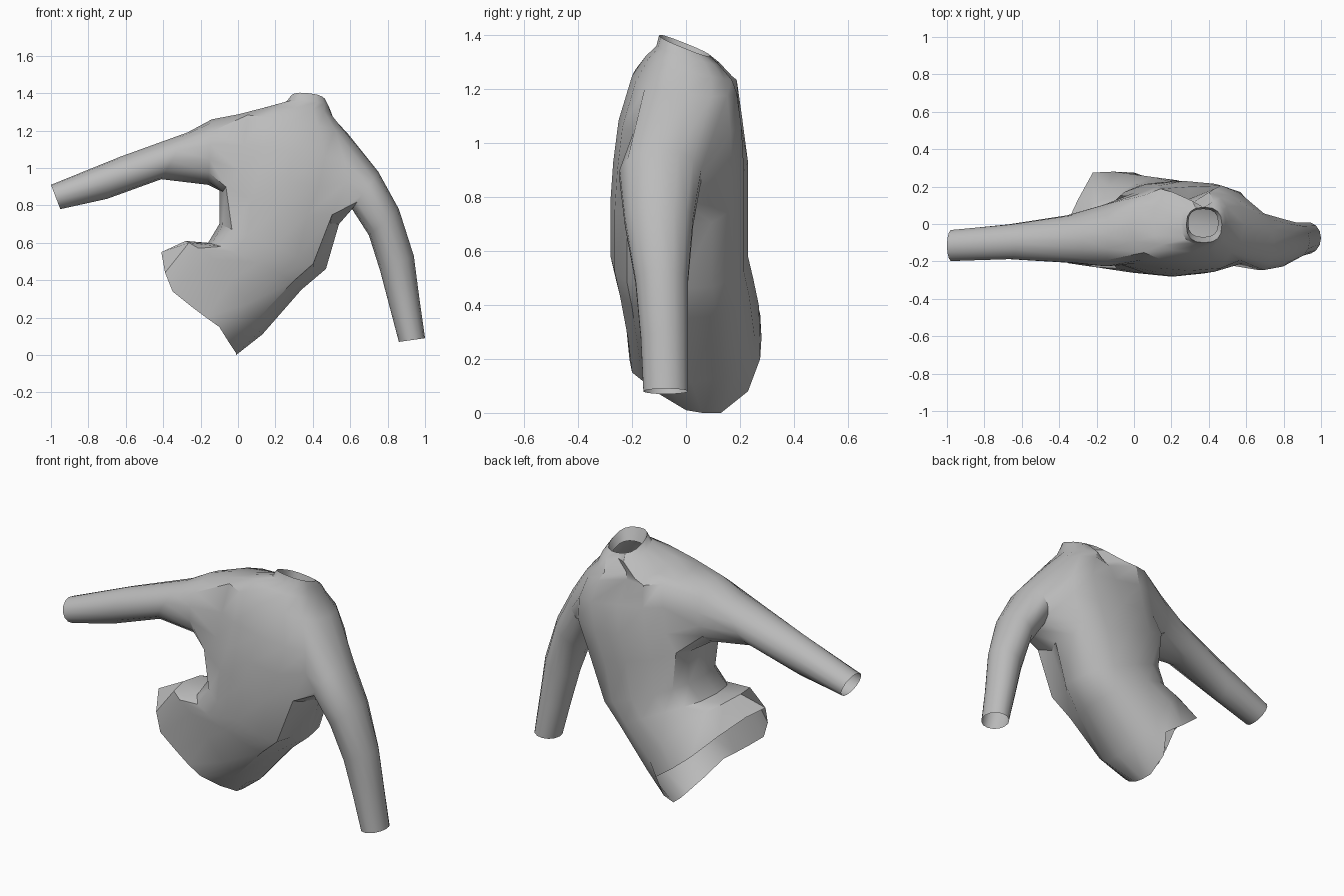
import bpy, bmesh, math

cube = bpy.data.objects.get("Cube")
if cube:
    bpy.data.objects.remove(cube, do_unlink=True)

cloth = bpy.data.materials.new("grey_cloth")
cloth.use_nodes = True
GREY = (0.5, 0.5, 0.5, 1)
cloth.diffuse_color = GREY
cloth.node_tree.nodes["Principled BSDF"].inputs["Base Color"].default_value = GREY

COLS = 16      # columns around the torso, 0 = left side, 4 = back, 8 = right side
ARM_LOW, ARM_HIGH = 4, 7   # torso rings at the bottom and top of the armholes

# Uneven hem outline, from the left side round the back
HEM = [
    (-.01, .06, .00), (-.01, .13, .00), (-.02, .23, .08), (.00, .275, .20),
    (-.11, .28, .28), (-.22, .275, .37), (-.30, .13, .46), (-.37, -.02, .53),
    (-.41, -.14, .55), (-.39, -.19, .44), (-.35, -.21, .34), (-.25, -.21, .26),
    (-.17, -.21, .20), (-.10, -.20, .15), (-.05, -.10, .07), (-.01, .00, .01),
]

# Torso rings above the hem, up to the collar:
# right side (x, z), left side (x, z), front y, back y, bow (x, z), right side y shift, slope
TORSO = [
    ((-.28, .61), (.13, .11), -.23, .27, (.04, .04), -.12, 0),
    ((-.16, .60), (.34, .35), -.26, .25, (.02, .02), -.05, 0),
    ((-.10, .70), (.47, .46), -.28, .23, (0, 0), 0, 0),
    ((-.10, .88), (.54, .70), -.28, .23, (0, 0), 0, 0),
    ((-.07, 1.00), (.61, .86), -.27, .23, (0, 0), 0, 0),
    ((-.05, 1.14), (.65, 1.03), -.25, .22, (0, 0), 0, 0),
    ((-.02, 1.28), (.59, 1.18), -.20, .20, (0, 0), 0, .10),
    ((.10, 1.30), (.51, 1.27), -.15, .18, (0, 0), 0, .25),
    ((.25, 1.34), (.49, 1.32), -.11, .13, (0, 0), 0, .28),
    ((.28, 1.37), (.47, 1.35), -.10, .09, (0, 0), 0, .40),
    ((.29, 1.31), (.45, 1.30), -.07, .08, (0, 0), 0, .35),
]

# Sleeve rings from shoulder to cuff: outer (x, z), inner (x, z), front y, back y
LEFT_SLEEVE = [
    ((.75, .98), (.61, .78), -.25, .06),
    ((.86, .78), (.70, .64), -.23, .03),
    ((.94, .53), (.76, .45), -.19, .01),
    ((.97, .30), (.81, .26), -.17, .01),
    ((1.0, .09), (.86, .07), -.16, .01),
]
RIGHT_SLEEVE = [
    ((-.14, 1.26), (-.16, .91), -.23, .11),
    ((-.27, 1.19), (-.41, .94), -.21, .05),
    ((-.63, 1.06), (-.70, .835), -.19, .00),
    ((-1.0, .91), (-.95, .78), -.20, -.03),
]


def soft(v):
    """Fuller than a circle, for a slightly boxy section."""
    return math.copysign(abs(v) ** 0.78, v)


def join(bm, a, b, skip=()):
    """Skin two rings of equal size with quads."""
    n = len(a)
    for i in range(n):
        if i not in skip:
            j = (i + 1) % n
            bm.faces.new((a[i], a[j], b[j], b[i]))


def torso_ring(bm, right, left, front, back, bow, shift, slope):
    ring = []
    for i in range(COLS):
        t = 2 * math.pi * i / COLS
        c, s = soft(math.cos(t)), soft(math.sin(t))
        mid = math.sin(t) ** 2
        x = (right[0] + left[0]) / 2 + c * (left[0] - right[0]) / 2 + bow[0] * mid
        z = (right[1] + left[1]) / 2 + c * (left[1] - right[1]) / 2 + bow[1] * mid
        y = (front + back) / 2 + s * (back - front) / 2 + shift * max(0, -c)
        y = max(front, y)
        ring.append(bm.verts.new((x, y, z - slope * y)))
    return ring


def armhole(rings, centre, step):
    """Border of the armhole, from its top centre towards the back and round."""
    def at(row, k):
        return rings[row][(centre + step * k) % COLS]
    loop = [at(ARM_HIGH, k) for k in (0, 1, 2)]
    loop += [at(r, 2) for r in range(ARM_HIGH - 1, ARM_LOW, -1)]
    loop += [at(ARM_LOW, k) for k in (2, 1, 0, -1, -2)]
    loop += [at(r, -2) for r in range(ARM_LOW + 1, ARM_HIGH)]
    loop += [at(ARM_HIGH, k) for k in (-2, -1)]
    return loop


def sleeve(bm, loop, sections):
    n = len(loop)
    for outer, inner, front, back in sections:
        ring = []
        for k in range(n):
            t = 2 * math.pi * k / n
            c, s = math.cos(t), math.sin(t)
            x = (outer[0] + inner[0]) / 2 + c * (outer[0] - inner[0]) / 2
            z = (outer[1] + inner[1]) / 2 + c * (outer[1] - inner[1]) / 2
            ring.append(bm.verts.new((x, (front + back) / 2 + s * (back - front) / 2, z)))
        join(bm, loop, ring)
        loop = ring


bm = bmesh.new()

# Torso and collar, leaving the armholes open
rings = [[bm.verts.new(p) for p in HEM]]
rings += [torso_ring(bm, *section) for section in TORSO]
holes = {14, 15, 0, 1, 6, 7, 8, 9}
for r in range(len(rings) - 1):
    join(bm, rings[r], rings[r + 1], holes if ARM_LOW <= r < ARM_HIGH else ())

# Dart folded in below the back of the collar
for row, depth in ((6, .02), (7, .07), (8, .07), (9, .04)):
    rings[row][4].co.y -= depth

# Fold running down the front from the left armpit
for row, depth in ((2, .02), (3, .05), (4, .03)):
    rings[row][15].co.x -= depth
    rings[row][15].co.y += depth

# Armpit corners pulled up and out, front and back
for row, col, dx, dz in ((4, 14, .04, .03), (4, 2, .04, .03), (5, 14, .05, .05),
                         (5, 2, .04, .04), (4, 10, -.04, .04), (4, 6, -.03, .03)):
    rings[row][col].co.x += dx
    rings[row][col].co.z += dz

# Sleeves grown from the armholes
sleeve(bm, armhole(rings, 0, 1), LEFT_SLEEVE)
sleeve(bm, armhole(rings, 8, -1), RIGHT_SLEEVE)

bmesh.ops.recalc_face_normals(bm, faces=bm.faces)
mesh = bpy.data.meshes.new("jacket")
bm.to_mesh(mesh)
bm.free()
mesh.materials.append(cloth)
jacket = bpy.data.objects.new("jacket", mesh)
bpy.context.collection.objects.link(jacket)

bpy.ops.object.select_all(action='DESELECT')
jacket.select_set(True)
bpy.context.view_layer.objects.active = jacket
bpy.ops.object.shade_smooth_by_angle(angle=math.radians(35))
